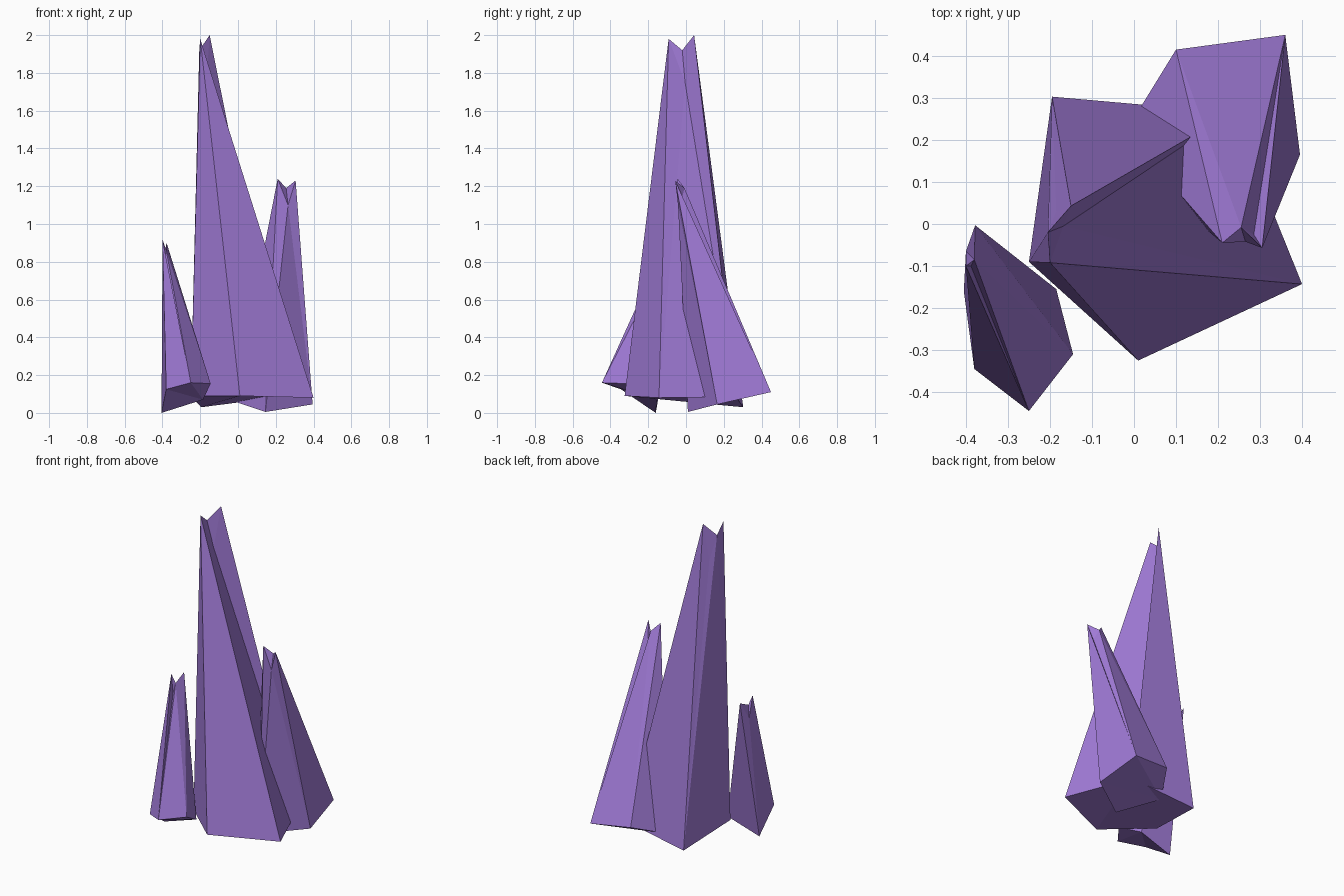
import bpy
import bmesh

# One flat colour for the whole cluster
purple = bpy.data.materials.new("amethyst_purple")
purple.diffuse_color = (0.36, 0.20, 0.69, 1.0)

# Side faces of a five-sided shard: lower case = tip ring, upper case = base ring
SIDES = ["ABa", "Bba", "BCb", "Ccb", "CDc", "Ddc", "DEe", "Ded", "EAa", "Eae"]
# Notched tip fans out from corner e
TIP = ["abe", "bce", "cde"]
BASE = ["EDA", "DCA", "CBA"]


def shard(name, base, tip):
    """Tapered crystal with a split tip; both rings run counter-clockwise."""
    bm = bmesh.new()
    corner = {k: bm.verts.new(p) for k, p in zip("ABCDEabcde", base + tip)}
    for tri in SIDES + TIP + BASE:
        bm.faces.new([corner[k] for k in tri])
    bmesh.ops.recalc_face_normals(bm, faces=bm.faces[:])
    mesh = bpy.data.meshes.new(name)
    bm.to_mesh(mesh)
    bm.free()
    mesh.materials.append(purple)
    obj = bpy.data.objects.new(name, mesh)
    bpy.context.collection.objects.link(obj)
    return obj


# Tall centre crystal
shard("tall_crystal",
      [(0.01, -0.325, 0.09), (0.40, -0.143, 0.08), (0.235, 0.265, 0.085),
       (-0.195, 0.303, 0.03), (-0.25, -0.09, 0.09)],
      [(-0.20, -0.092, 1.98), (-0.168, -0.005, 1.75), (-0.15, 0.043, 2.0),
       (-0.185, 0.03, 1.77), (-0.205, -0.02, 1.92)])

# Medium crystal at the back right
shard("medium_crystal",
      [(-0.02, 0.22, 0.06), (0.145, 0.01, 0.005), (0.395, 0.165, 0.045),
       (0.36, 0.45, 0.11), (0.10, 0.415, 0.14)],
      [(0.21, -0.045, 1.24), (0.265, -0.042, 1.10), (0.305, -0.057, 1.23),
       (0.285, -0.025, 1.12), (0.255, -0.008, 1.19)])

# Small crystal at the front left
shard("small_crystal",
      [(-0.185, -0.155, 0.07), (-0.405, -0.16, 0.0), (-0.38, -0.345, 0.125),
       (-0.25, -0.445, 0.16), (-0.145, -0.31, 0.155)],
      [(-0.378, -0.003, 0.90), (-0.40, -0.065, 0.79), (-0.40, -0.10, 0.92),
       (-0.388, -0.10, 0.80), (-0.38, -0.085, 0.86)])
